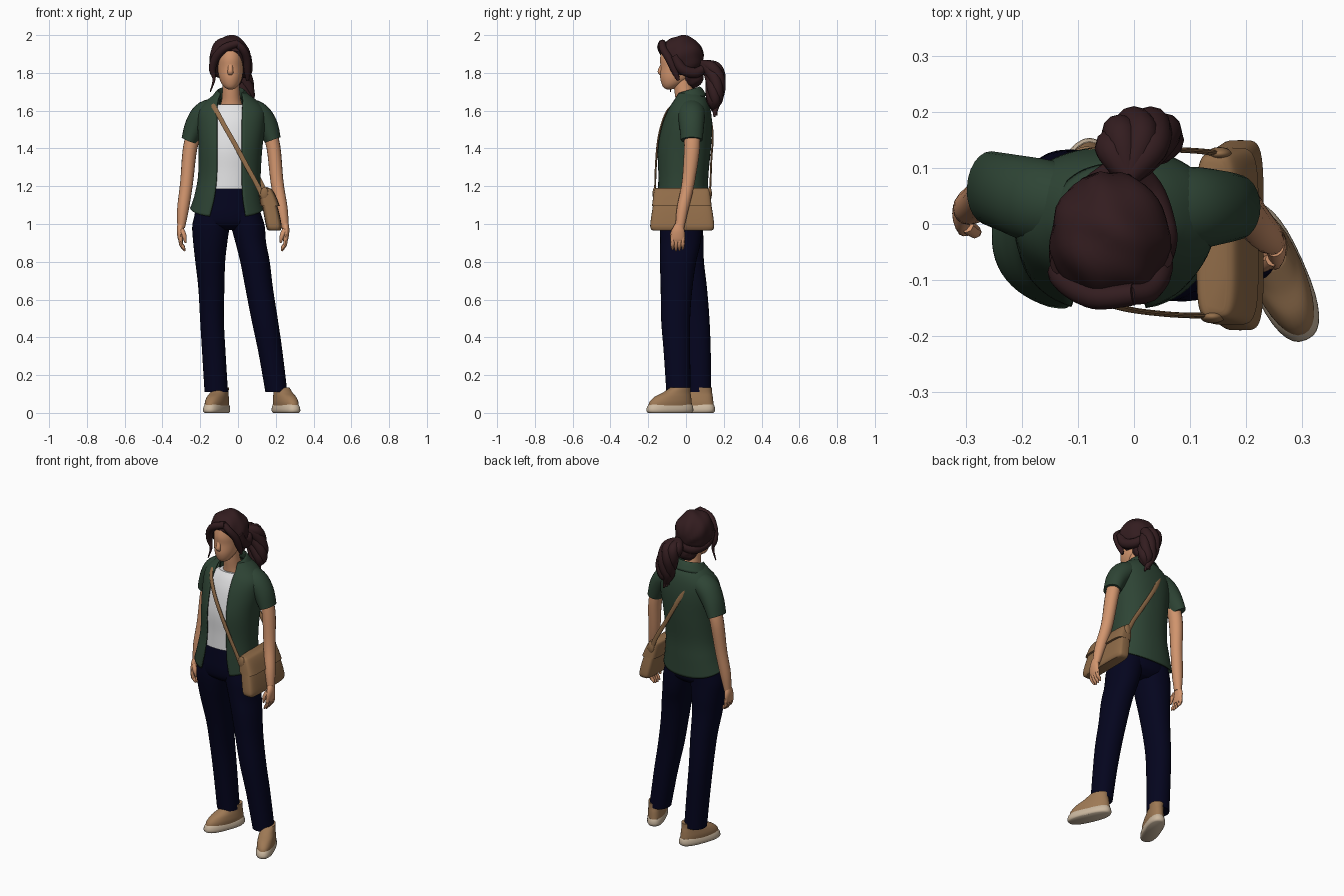
import bpy, bmesh, math
from mathutils import Vector, Matrix

def mat(name, c):
    m = bpy.data.materials.new(name)
    m.diffuse_color = (*c, 1)
    return m

SKIN = mat("skin", (0.64, 0.30, 0.155))
HAIR = mat("dark brown hair", (0.033, 0.012, 0.014))
GREEN = mat("dark green cloth", (0.027, 0.058, 0.035))
WHITE = mat("white cloth", (0.77, 0.77, 0.78))
NAVY = mat("navy denim", (0.0012, 0.0014, 0.013))
TAN = mat("tan leather", (0.28, 0.15, 0.066))
SHOE = mat("light brown suede", (0.34, 0.19, 0.09))
SOLE = mat("beige sole", (0.60, 0.48, 0.35))

def finish(name, bm, m):
    bmesh.ops.recalc_face_normals(bm, faces=bm.faces)
    me = bpy.data.meshes.new(name)
    bm.to_mesh(me)
    bm.free()
    me.materials.append(m)
    ob = bpy.data.objects.new(name, me)
    bpy.context.collection.objects.link(ob)
    return ob

def smooth_path(pts, n=5):
    """Catmull-Rom through tuples of any length."""
    out = []
    for i in range(len(pts) - 1):
        p0, p1, p2, p3 = pts[max(i-1, 0)], pts[i], pts[i+1], pts[min(i+2, len(pts)-1)]
        for k in range(n):
            t = k / n
            out.append([0.5 * (2*b + (c-a)*t + (2*a-5*b+4*c-d)*t*t + (3*b-a-3*c+d)*t**3)
                        for a, b, c, d in zip(p0, p1, p2, p3)])
    out.append(list(pts[-1]))
    return out

def spow(v, e):
    return math.copysign(abs(v) ** e, v)

def skin_rings(name, rings, m, closed=True):
    bm = bmesh.new()
    vs = [[bm.verts.new(p) for p in r] for r in rings]
    n = len(vs[0])
    for a, b in zip(vs, vs[1:]):
        for i in range(n if closed else n - 1):
            j = (i + 1) % n
            bm.faces.new((a[i], a[j], b[j], b[i]))
    if closed:
        bm.faces.new(vs[0])
        bm.faces.new(vs[-1])
    return finish(name, bm, m)

def loft(name, secs, m, e=1.0, n=32, sub=5):
    """Stack horizontal rounded sections (x, y, z, rx, ry)."""
    rings = []
    for x, y, z, a, b in smooth_path(secs, sub):
        rings.append([(x + a*spow(math.cos(t), e), y + b*spow(math.sin(t), e), z)
                      for t in (2*math.pi*i/n for i in range(n))])
    return skin_rings(name, rings, m)

def sweep(name, pts, m, ref=(0, 1, 0), n=16, sub=5):
    """Tube along (x, y, z, radius along ref, other radius)."""
    pts = smooth_path([p if len(p) == 5 else (*p, p[3]) for p in pts], sub)
    P = [Vector(p[:3]) for p in pts]
    rings = []
    for i, p in enumerate(pts):
        t = (P[min(i+1, len(P)-1)] - P[max(i-1, 0)]).normalized()
        u = Vector(ref)
        u = (u - u.dot(t)*t).normalized()
        v = t.cross(u)
        rings.append([P[i] + u*p[3]*math.cos(a) + v*p[4]*math.sin(a)
                      for a in (2*math.pi*k/n for k in range(n))])
    return skin_rings(name, rings, m)

def open_wrap(name, secs, m, e, tilt=0.0, hem=0.0, thick=0.008, n=56, sub=5):
    """Cloth shell open at the front: (x, y, z, rx, ry, left edge x, right edge x)."""
    rings = []
    for k, (x, y, z, a, b, l, r) in enumerate(smooth_path(secs, sub)):
        ang = lambda ex: math.acos(max(-1, min(1, spow((ex - x)/a, 1/e))))
        t0, t1 = -ang(r), 2*math.pi - ang(l)
        ring = []
        for i in range(n + 1):
            t = t0 + (t1 - t0)*i/n
            py = b*spow(math.sin(t), e)
            lift = hem*(1 - abs(math.sin(t)))*max(0, 1 - k/sub)
            ring.append((x + a*spow(math.cos(t), e), y + py, z + tilt*py + lift))
        rings.append(ring)
    ob = skin_rings(name, rings, m, closed=False)
    s = ob.modifiers.new("cloth", 'SOLIDIFY')
    s.thickness, s.offset = thick, 0
    return ob

def ball(name, c, r, m, warp=None, cut=None):
    bm = bmesh.new()
    bmesh.ops.create_uvsphere(bm, u_segments=40, v_segments=24, radius=1)
    for v in bm.verts:
        k = warp(v.co) if warp else 1
        v.co = Vector((c[i] + r[i]*v.co[i]*k for i in range(3)))
    if cut:
        g = bm.verts[:] + bm.edges[:] + bm.faces[:]
        bmesh.ops.bisect_plane(bm, geom=g, plane_co=cut[0], plane_no=cut[1], clear_inner=True)
        bmesh.ops.holes_fill(bm, edges=[x for x in bm.edges if x.is_boundary], sides=0)
    return finish(name, bm, m)

# head, neck and face
loft("neck", [(-.035, .02, 1.56, .09, .07), (-.035, .005, 1.64, .055, .058),
              (-.037, -.012, 1.71, .046, .05), (-.04, -.02, 1.80, .045, .05)], SKIN)
loft("head", [(-.039, -.088, 1.713, .012, .014), (-.039, -.084, 1.722, .03, .034),
              (-.039, -.070, 1.745, .049, .060), (-.039, -.054, 1.78, .062, .083),
              (-.04, -.045, 1.83, .068, .090), (-.04, -.04, 1.88, .069, .097),
              (-.04, -.03, 1.94, .062, .09), (-.04, -.03, 1.975, .03, .05)], SKIN)
sweep("nose", [(-.04, -.124, 1.855, .006, .012), (-.04, -.130, 1.83, .011, .013),
               (-.04, -.136, 1.806, .014, .015), (-.04, -.128, 1.790, .006, .014)], SKIN, sub=4)
ball("lips", (-.04, -.123, 1.766), (.026, .011, .011), SKIN)

# hair cap with cut hairline, nape, locks and ponytail
wave = lambda p: 1 + .025*math.sin(7*math.atan2(p.x, p.z + .3) + 4*p.y) + .018*math.sin(9*p.y + 3*p.x)
ball("hair_cap", (-.043, -.024, 1.883), (.107, .116, .115), HAIR, wave,
     ((0, -.13, 1.918), (0, 1.36, 1)))
ball("hair_nape", (-.035, .038, 1.785), (.062, .055, .065), HAIR, wave)
locks = [
    [(.0, -.125, 1.957, .02), (-.07, -.130, 1.932, .022), (-.118, -.105, 1.88, .022),
     (-.136, -.085, 1.82, .018), (-.127, -.082, 1.765, .008), (-.147, -.082, 1.70, .003)],
    [(-.01, -.125, 1.957, .018), (.025, -.12, 1.925, .02), (.046, -.09, 1.875, .021),
     (.05, -.06, 1.81, .018), (.05, -.04, 1.76, .008)],
    [(-.125, -.07, 1.89, .025), (-.12, -.03, 1.82, .028), (-.08, .05, 1.80, .028), (-.03, .1, 1.83, .02)],
    [(.045, -.06, 1.89, .025), (.05, -.02, 1.82, .028), (.03, .05, 1.80, .028), (0, .1, 1.83, .02)],
]
for i, p in enumerate(locks):
    sweep(f"hair_lock_{i+1}", p, HAIR, ref=(.3, .3, 1) if i > 1 else (0, 1, 0), n=12)
for i in range(6):
    a = i*math.pi/3
    pts = [(-.01, .085, 1.85, .02)]
    for k, (x, y, z, r) in enumerate([(-.005, .135, 1.83, .03), (.01, .155, 1.775, .032),
                                      (.026, .155, 1.71, .029), (.032, .15, 1.65, .026)]):
        s = .032 if k < 3 else .022
        pts.append((x + s*1.1*math.cos(a + k*.8), y + s*.75*math.sin(a + k*.8), z, r))
    pts.append((.03 + .018*math.cos(a), .15 + .014*math.sin(a), 1.568 + .008*i, .005))
    sweep(f"ponytail_lock_{i+1}", pts, HAIR, ref=(1, 0, 0), n=12)

# white top and open green shirt
loft("white_top", [(-.05, -.02, 1.185, .145, .122), (-.045, -.02, 1.28, .143, .120),
                   (-.04, -.018, 1.40, .145, .122), (-.035, -.005, 1.52, .145, .113),
                   (-.035, .005, 1.59, .13, .095), (-.035, .01, 1.632, .09, .073)], WHITE, .9)
open_wrap("green_shirt", [
    (-.058, -.02, 1.035, .192, .136, -.15, .04), (-.054, -.02, 1.14, .175, .135, -.125, .025),
    (-.046, -.018, 1.25, .162, .132, -.112, .02), (-.04, -.012, 1.40, .165, .140, -.11, .02),
    (-.035, .003, 1.52, .175, .131, -.11, .02), (-.033, .015, 1.60, .172, .112, -.11, .022),
    (-.033, .022, 1.655, .125, .088, -.105, .025), (-.035, .015, 1.69, .078, .066, -.092, .02)],
    GREEN, .88, hem=.05)
open_wrap("shirt_collar", [
    (-.036, .01, 1.645, .082, .07, -.10, .025), (-.037, .005, 1.70, .07, .066, -.095, .02),
    (-.037, .008, 1.695, .080, .075, -.10, .025), (-.037, .008, 1.65, .112, .098, -.12, .045)],
    GREEN, 1, tilt=.3, thick=.006, sub=3)
sweep("sleeve_right", [(.02, .025, 1.605, .07, .066), (.10, .028, 1.583, .074, .066),
                       (.152, .03, 1.525, .066, .058), (.184, .03, 1.445, .058, .044)], GREEN, n=24)
sweep("sleeve_left", [(-.09, .03, 1.605, .07, .066), (-.172, .042, 1.585, .075, .066),
                      (-.222, .055, 1.525, .07, .058), (-.257, .064, 1.443, .066, .044)], GREEN, n=24)

# arms and hands
sweep("arm_right", [(.15, .03, 1.54, .04), (.187, .032, 1.41, .042, .037), (.207, .012, 1.22, .034),
                    (.232, -.018, 1.08, .031), (.249, -.033, .98, .023, .02)], SKIN)
sweep("arm_left", [(-.21, .055, 1.54, .04), (-.252, .06, 1.41, .042, .038), (-.272, .045, 1.22, .034),
                   (-.291, .03, 1.08, .031), (-.301, .023, .98, .023, .02)], SKIN)

def hand(side, x, y, s):
    sweep(f"palm_{side}", [(x, y, 1.0, .02, .018), (x + s*.004, y - .003, .965, .034, .018),
                           (x + s*.002, y - .006, .925, .038, .015),
                           (x, y - .006, .905, .03, .01)], SKIN)
    for i in range(4):
        fy = y - .033 + .018*i
        tip = .855 + .006*abs(i - 1.3)
        sweep(f"finger_{side}_{i+1}", [(x + s*.002, fy, .93, .011), (x, fy, .895, .0105),
              (x - s*.012, fy, tip + .015, .009), (x - s*.02, fy, tip, .004)], SKIN, n=8, sub=3)
    sweep(f"thumb_{side}", [(x - s*.004, y - .025, .97, .013), (x - s*.018, y - .036, .935, .012),
                            (x - s*.024, y - .034, .90, .005)], SKIN, n=8, sub=3)

hand("right", .25, -.038, 1)
hand("left", -.302, .022, -1)

# trousers
loft("trouser_hips", [(-.05, -.02, 1.195, .138, .108), (-.052, -.02, 1.12, .155, .115),
                      (-.055, -.022, 1.05, .175, .117), (-.055, -.022, 1.0, .17, .107),
                      (-.045, -.02, .968, .10, .07)], NAVY, .9)
loft("trouser_leg_right", [(.035, -.024, 1.06, .085, .108), (.052, -.026, .99, .089, .111),
                           (.068, -.03, .90, .081, .107), (.09, -.042, .80, .078, .096),
                           (.112, -.05, .66, .073, .084), (.14, -.055, .50, .070, .077),
                           (.172, -.048, .32, .064, .07), (.203, -.04, .11, .058, .064)], NAVY, .92)
loft("trouser_leg_left", [(-.14, -.02, 1.06, .085, .108), (-.144, -.02, .99, .098, .109),
                          (-.147, -.012, .90, .090, .105), (-.147, 0, .80, .079, .095),
                          (-.141, .025, .66, .069, .086), (-.138, .046, .50, .063, .078),
                          (-.128, .06, .32, .062, .071), (-.115, .07, .11, .062, .063)], NAVY, .92)

# shoes
def shoe(side, x, y, ang):
    parts = [
        loft(f"sole_{side}", [(0, 0, 0, .044, .122), (0, 0, .010, .051, .132), (0, .002, .032, .049, .129),
                              (0, .004, .044, .044, .122)], SOLE, .8, sub=2),
        loft(f"shoe_upper_{side}", [(0, .002, .03, .046, .125), (0, .005, .058, .048, .119),
                                    (0, .018, .085, .045, .103), (0, .04, .108, .041, .077),
                                    (0, .062, .135, .040, .054)], SHOE, .9),
        loft(f"shoe_tongue_{side}", [(0, -.03, .07, .022, .04), (0, 0, .10, .022, .034),
                                     (0, .022, .135, .02, .014)], SHOE, .8)]
    for ob in parts:
        ob.data.transform(Matrix.Translation((x, y, 0)) @ Matrix.Rotation(math.radians(ang), 4, 'Z'))

shoe("right", .254, -.086, 24)
shoe("left", -.113, .027, -21)

# shoulder bag with flap and strap
loft("bag_body", [(.193, -.02, .965, .030, .155), (.191, -.02, .975, .038, .166),
                  (.188, -.02, 1.0, .042, .169), (.172, -.02, 1.08, .041, .158),
                  (.150, -.022, 1.165, .033, .143), (.146, -.022, 1.178, .022, .134)], TAN, .4, n=48)
loft("bag_flap", [(.171, -.022, 1.095, .051, .158), (.156, -.022, 1.15, .044, .151),
                  (.147, -.022, 1.182, .034, .145), (.145, -.022, 1.19, .02, .135)], TAN, .4, n=48)
sweep("strap_front", [(-.145, -.03, 1.645, .005, .013), (-.118, -.094, 1.605, .005, .013),
                      (-.072, -.131, 1.52, .005, .013), (-.015, -.151, 1.42, .005, .013),
                      (.05, -.160, 1.30, .005, .013), (.10, -.163, 1.21, .005, .013),
                      (.135, -.163, 1.14, .006, .016)], TAN, n=10)
sweep("strap_back", [(-.118, .085, 1.645, .005, .013), (-.098, .118, 1.61, .005, .013),
                     (-.03, .141, 1.48, .005, .013), (.05, .134, 1.34, .005, .013),
                     (.115, .130, 1.23, .005, .013), (.155, .125, 1.14, .006, .016)], TAN, n=10)
for i, y in enumerate((-.165, .125)):
    ball(f"strap_tab_{i+1}", (.14 + .012*i, y, 1.16), (.022, .012, .035), TAN)

# smooth shading with sharp rims
bpy.ops.object.select_all(action='SELECT')
bpy.context.view_layer.objects.active = bpy.data.objects["head"]
bpy.ops.object.shade_smooth_by_angle(angle=math.radians(45))
